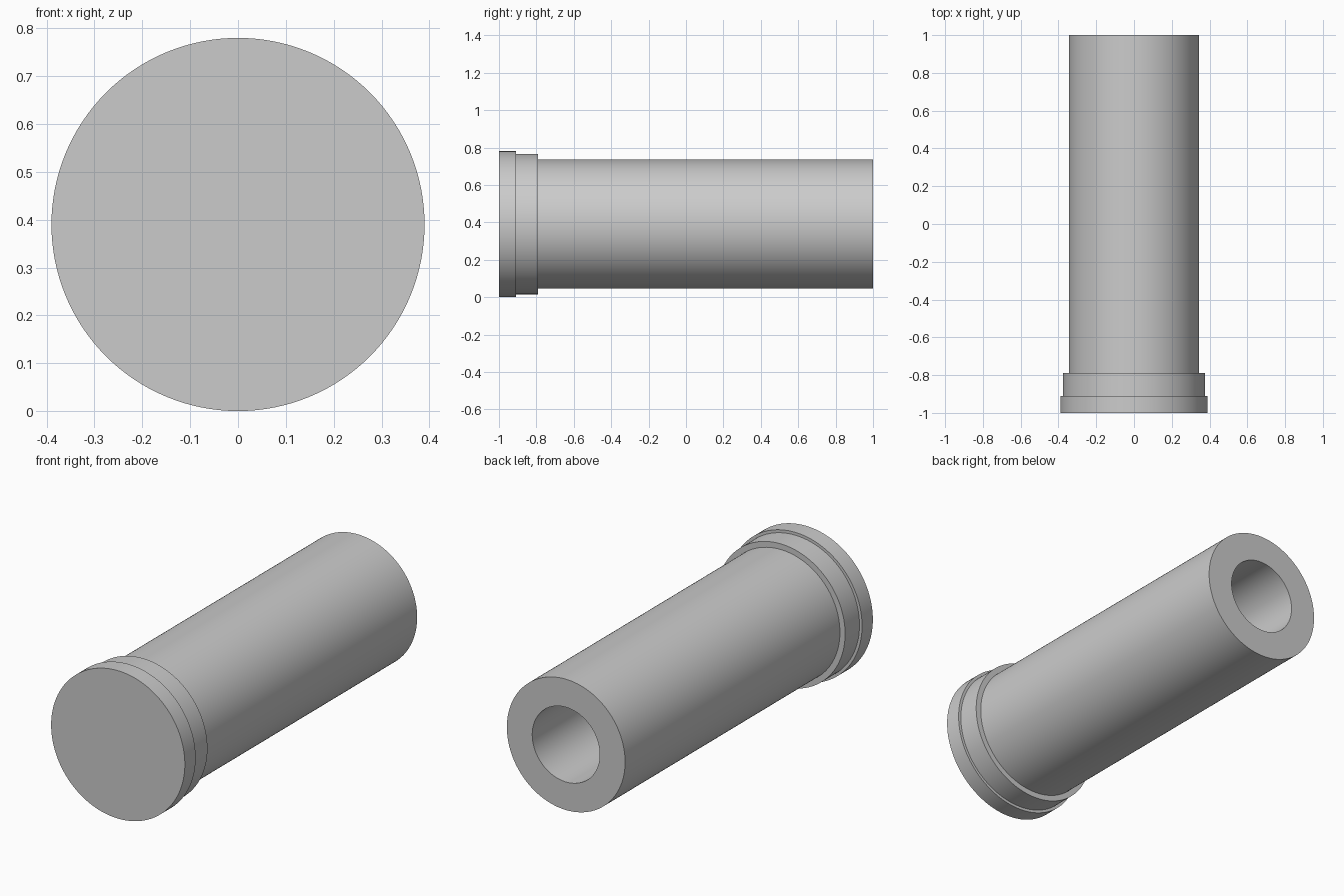
import bpy, bmesh, math
from mathutils import Vector, Matrix

cube = bpy.data.objects.get("Cube")
if cube:
    bpy.data.objects.remove(cube, do_unlink=True)

AXIS_Z = 0.39
SEGMENTS = 128

# Plain grey material
grey = bpy.data.materials.new("plain_grey")
grey.use_nodes = True
colour = (0.6, 0.6, 0.6, 1)
grey.diffuse_color = colour
grey.node_tree.nodes["Principled BSDF"].inputs["Base Color"].default_value = colour


def lathe(name, profile):
    """Revolve (radius, y) points about the lengthwise axis."""
    bm = bmesh.new()
    verts = [bm.verts.new((r, y, 0)) for r, y in profile]
    edges = [bm.edges.new(pair) for pair in zip(verts, verts[1:])]
    bmesh.ops.spin(bm, geom=verts + edges, cent=(0, 0, 0), axis=(0, 1, 0),
                   angle=math.tau, steps=SEGMENTS, use_duplicate=False)
    bmesh.ops.remove_doubles(bm, verts=bm.verts, dist=1e-5)
    bmesh.ops.recalc_face_normals(bm, faces=bm.faces)
    mesh = bpy.data.meshes.new(name)
    bm.to_mesh(mesh)
    bm.free()
    mesh.materials.append(grey)
    obj = bpy.data.objects.new(name, mesh)
    obj.location.z = AXIS_Z
    bpy.context.collection.objects.link(obj)
    bpy.ops.object.select_all(action="DESELECT")
    obj.select_set(True)
    bpy.context.view_layer.objects.active = obj
    bpy.ops.object.shade_smooth_by_angle(angle=math.radians(30))
    return obj


# Closed head, collar and barrel with a deep blind bore open at the back
lathe("hollow_sleeve", [
    (0, -1), (0.39, -1), (0.39, -0.91),        # head
    (0.375, -0.91), (0.375, -0.79),            # collar
    (0.345, -0.79), (0.345, 1),                # barrel
    (0.197, 1), (0.197, -0.79), (0, -0.79),    # bore
])
